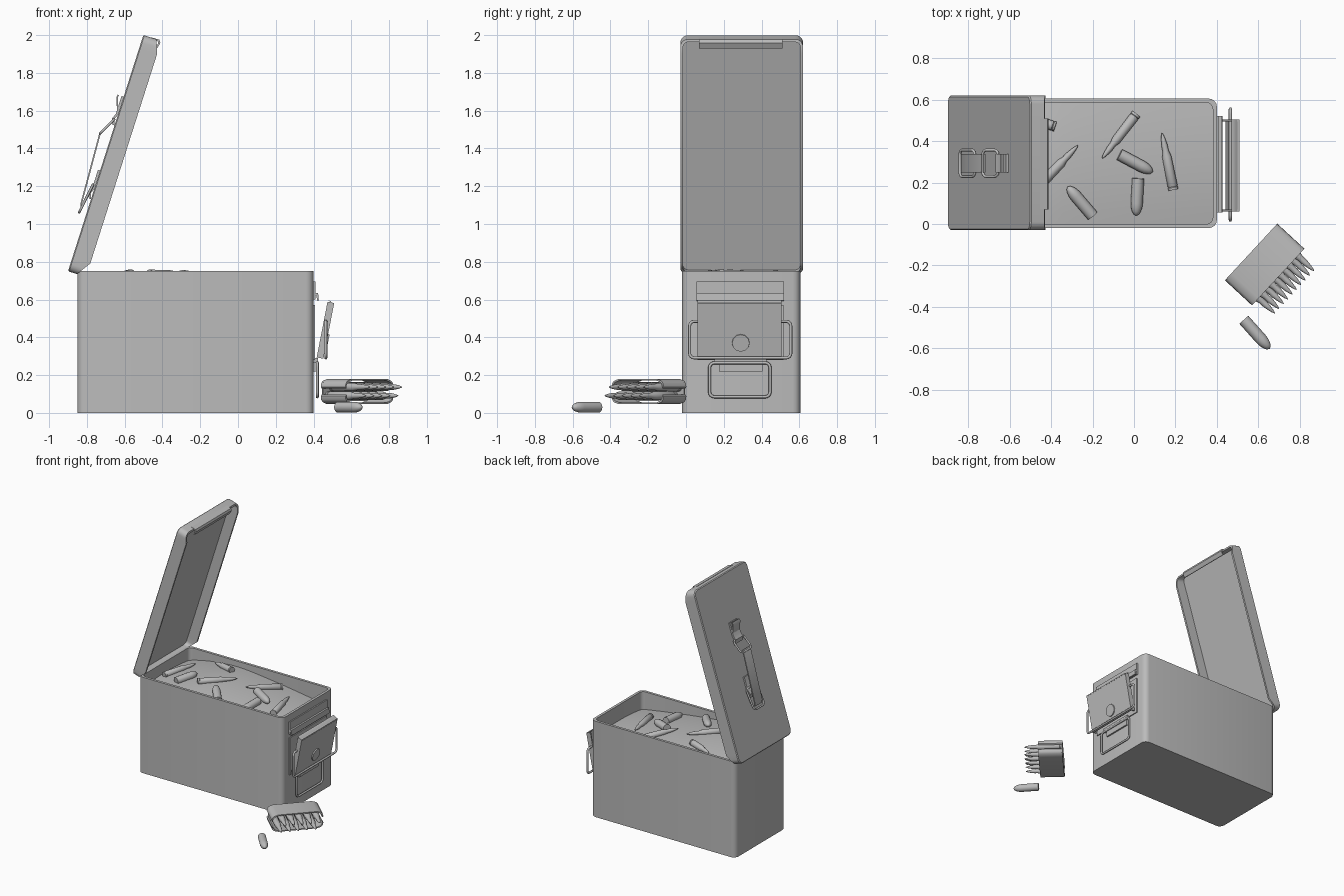
import bpy, bmesh, math
from mathutils import Vector, Matrix

if "Cube" in bpy.data.objects:
    bpy.data.objects.remove(bpy.data.objects["Cube"])

metal = bpy.data.materials.new("grey_metal")
metal.diffuse_color = (0.5, 0.5, 0.5, 1)
metal.use_nodes = True
metal.node_tree.nodes["Principled BSDF"].inputs["Base Color"].default_value = metal.diffuse_color


def finish(name, mesh, matrix=None, angle=35):
    ob = bpy.data.objects.new(name, mesh)
    bpy.context.collection.objects.link(ob)
    mesh.materials.clear()
    mesh.materials.append(metal)
    if matrix:
        ob.matrix_world = matrix
    bpy.ops.object.select_all(action='DESELECT')
    ob.select_set(True)
    bpy.context.view_layer.objects.active = ob
    bpy.ops.object.shade_smooth_by_angle(angle=math.radians(angle))
    return ob


def loft(name, rings, matrix=None, caps=True, closed=True):
    """Skin a list of equal-length point rings."""
    bm = bmesh.new()
    vs = [[bm.verts.new(p) for p in r] for r in rings]
    n = len(rings[0])
    for a, b in zip(vs, vs[1:]):
        for i in range(n if closed else n - 1):
            j = (i + 1) % n
            bm.faces.new((a[i], a[j], b[j], b[i]))
    if caps:
        bm.faces.new(vs[0])
        bm.faces.new(vs[-1])
    bmesh.ops.recalc_face_normals(bm, faces=bm.faces)
    me = bpy.data.meshes.new(name)
    bm.to_mesh(me)
    bm.free()
    return finish(name, me, matrix)


def round_rect(x0, x1, y0, y1, r, seg=4):
    pts = []
    for k, (cx, cy) in enumerate([(x1 - r, y1 - r), (x0 + r, y1 - r), (x0 + r, y0 + r), (x1 - r, y0 + r)]):
        for s in range(seg + 1):
            t = math.pi / 2 * (k + s / seg)
            pts.append((cx + r * math.cos(t), cy + r * math.sin(t)))
    return pts


def box(name, x0, x1, y0, y1, z0, z1, matrix=None):
    ring = [(x0, y0), (x1, y0), (x1, y1), (x0, y1)]
    return loft(name, [[(x, y, z) for x, y in ring] for z in (z0, z1)], matrix)


def wire(name, centre, ax, hx, ay, hy, r=0.009, matrix=None, corner=0.025):
    """Closed wire loop: rounded rectangle in the plane of ax, ay."""
    cu = bpy.data.curves.new(name, 'CURVE')
    cu.dimensions = '3D'
    cu.bevel_depth = r
    cu.bevel_resolution = 2
    pts = round_rect(-hx, hx, -hy, hy, corner)
    sp = cu.splines.new('POLY')
    sp.points.add(len(pts) - 1)
    for p, (u, v) in zip(sp.points, pts):
        p.co = (*(Vector(centre) + Vector(ax) * u + Vector(ay) * v), 1)
    sp.use_cyclic_u = True
    tmp = bpy.data.objects.new(name + "_tmp", cu)
    me = bpy.data.meshes.new_from_object(tmp)
    bpy.data.objects.remove(tmp)
    return finish(name, me, matrix, 60)


def plate(name, path, y0, y1, t, matrix=None):
    """Sheet strip following an (x, z) path, thickened in z."""
    prof = [(x, z) for x, z in path] + [(x, z - t) for x, z in reversed(path)]
    return loft(name, [[(x, y, z) for x, z in prof] for y in (y0, y1)], matrix)


# ---- ammunition: turned profiles (height, radius)
RIFLE = [(0, .024), (.012, .024), (.015, .021), (.02, .024), (.165, .022), (.19, .015),
         (.215, .015), (.245, .011), (.268, .006), (.28, .001)]
PISTOL = [(0, .029), (.12, .029), (.14, .027), (.16, .021), (.173, .013), (.18, .002)]


def cartridge(name, prof, base, tip):
    base, d = Vector(base), Vector(tip) - Vector(base)
    k = d.length / prof[-1][0]
    rings = [[(r * math.cos(i * math.pi / 7), r * math.sin(i * math.pi / 7), h * k) for i in range(14)]
             for h, r in prof]
    return loft(name, rings, Matrix.Translation(base) @ d.to_track_quat('Z', 'Y').to_matrix().to_4x4())


# ---- box body with hollow top
outer = round_rect(-.85, .40, -.02, .605, .04)
inner = round_rect(-.83, .38, 0, .585, .03)
loft("box_body", [[(x, y, z) for x, y in ring] for ring, z in
                  ((outer, 0), (outer, .75), (inner, .75), (inner, .45))])


# ---- heaped contents
def heap(x, y):
    drop = .10 * min(1, (x + .4) / .78) ** 1.3 if x > -.4 else .06 * ((-.4 - x) / .43) ** 2
    return .728 - drop - .02 * ((y - .29) / .29) ** 2


xs = [-.83 + 1.21 * i / 20 for i in range(21)]
ys = [.585 * i / 10 for i in range(11)]
loft("heap_surface", [[(x, y, heap(x, y)) for x in xs] for y in ys], caps=False, closed=False)

loose = [(RIFLE, .01, .53, -.155, .315), (PISTOL, -.07, .335, .09, .25), (RIFLE, .19, .165, .135, .44),
         (PISTOL, .02, .22, .01, .04), (PISTOL, -.20, .04, -.32, .18), (RIFLE, -.47, .17, -.27, .38),
         (RIFLE, -.38, .47, -.57, .53), (PISTOL, -.62, .12, -.55, .28), (RIFLE, -.78, .2, -.68, .45)]
for i, (prof, x0, y0, x1, y1) in enumerate(loose):
    cartridge(f"loose_round_{i}", prof, (x0, y0, heap(x0, y0) + .012), (x1, y1, heap(x1, y1) + .016))
cartridge("round_on_ground", PISTOL, (.53, -.462, .03), (.655, -.602, .03))

# ---- open lid, local x along the lid, z outwards
LID = Matrix(((.304, 0, -.953, -.90), (0, 1, 0, 0), (.953, 0, .304, .75), (0, 0, 0, 1)))


def depth(a):
    if a < .075:
        return .05 + .05 * max(a, 0) / .075
    return .10 if a < 1.24 else .10 - .026 * (a - 1.24) / .07


def lid_outline(o, r):
    # extra points along the sides so the skirt can be cut back at both ends
    pts = round_rect(o, 1.312 - o, -.03 + o, .62 - o, r, 5)
    return pts[:6] + [(1.24, .62 - o), (.075, .62 - o)] + pts[6:18] + [(.075, -.03 + o), (1.24, -.03 + o)] + pts[18:]


lo, li = lid_outline(0, .04), lid_outline(.014, .028)
lt = lid_outline(.006, .034)
loft("lid", [[(a, y, 0) for a, y in lt], [(a, y, -.006) for a, y in lo],
             [(a, y, -depth(a)) for a, y in lo], [(a, y, -depth(a)) for a, y in li],
             [(a, y, -.02) for a, y in li]], LID)

# hooked lip at the free end of the lid
loft("lid_lip", [[(a, y, z) for a, z in ((1.314, -.05), (1.314, -.088), (1.30, -.098), (1.268, -.092),
                                         (1.268, -.084), (1.295, -.088), (1.304, -.082), (1.304, -.05))]
                 for y in (.07, .51)], LID)

# ---- carrying handle on the lid
CY = .293
plate("handle_strap", [(.335, .036), (.36, .046), (.74, .064), (.76, .058)], CY - .045, CY + .045, .008, LID)
for n, (a0, h0, a1, h1) in {"near": (.315, .038, .475, .014), "far": (.745, .060, .84, .012)}.items():
    d = Vector((a1 - a0, 0, h1 - h0))
    wire("handle_ring_" + n, ((a0 + a1) / 2, CY, (h0 + h1) / 2), d.normalized(), d.length / 2,
         (0, 1, 0), .064, .007, LID)
for n, a in (("near", .40), ("far", .81)):
    plate("handle_bracket_" + n, [(a, .012), (a + .03, .024), (a + .06, .012), (a + .16, .012)],
          CY - .045, CY + .045, .013, LID)
plate("bracket_tab", [(.89, .012), (.955, .036), (.97, .034)], CY - .045, CY + .045, .008, LID)

# ---- latch on the end wall
box("catch_plate", .398, .41, .055, .52, .60, .695)
loft("catch_lip", [[(x, y, z) for x, z in ((.40, .635), (.424, .635), (.428, .595), (.42, .592),
                                           (.415, .62), (.40, .62))] for y in (.055, .52)])
box("latch_back_plate", .398, .408, .06, .515, .28, .57)
box("latch_hinge", .398, .424, .15, .425, .265, .29)
box("hinge_tongue", .398, .412, .175, .405, .22, .27)
wire("lower_wire", (.42, .285, .175), (0, 1, 0), .16, (0, 0, 1), .09, .008)
wire("upper_wire", (.465, .287, .388), (0, 1, 0), .268, (0, 0, 1), .097, .008)

# tilted lever: local x up the lever, z outwards
t = math.radians(11)
s, c = math.sin(t), math.cos(t)
LEVER = Matrix(((s, 0, c, .452), (0, -1, 0, .283), (c, 0, -s, .287), (0, 0, 0, 1)))
flange = [(y, z) for y, z in ((-.222, -.036), (-.222, 0), (.222, 0), (.222, -.036),
                              (.212, -.036), (.212, -.01), (-.212, -.01), (-.212, -.036))]
loft("latch_lever", [[(a, y, z) for y, z in flange] for a in (0, .30)], LEVER)
loft("lever_boss", [[(.085 + r * math.cos(i * math.pi / 6), r * math.sin(i * math.pi / 6) - .007, z)
                     for i in range(12)] for r, z in ((.048, -.005), (.046, .008))], LEVER)
plate("lever_top_lip", [(.292, .001), (.305, -.02), (.308, -.032)], -.222, .222, .008, LEVER)

# ---- charger clip with two staggered rows
CLIP = Matrix(((.735, .68, 0, .565), (-.68, .735, 0, -.135), (0, 0, 1, .113), (0, 0, 0, 1)))
for n, sg in (("top", 1), ("bottom", -1)):
    prof = [(-.186, .024), (-.184, .042), (-.172, .056), (-.14, .066), (.14, .066),
            (.172, .056), (.184, .042), (.186, .024)]
    prof += [(y * .96, z - .008) for y, z in reversed(prof)]
    loft("clip_" + n, [[(a, y, sg * z) for y, z in prof] for a in (0, .178)], CLIP)
box("clip_back", 0, .01, -.178, .178, -.05, .05, CLIP)
for row, (z, off) in enumerate(((.024, .015), (-.022, -.015))):
    for i in range(5):
        y = (i - 2) * .062 + off
        cartridge(f"clip_round_{row}_{i}", RIFLE, CLIP @ Vector((.008, y, z)), CLIP @ Vector((.285, y, z)))
